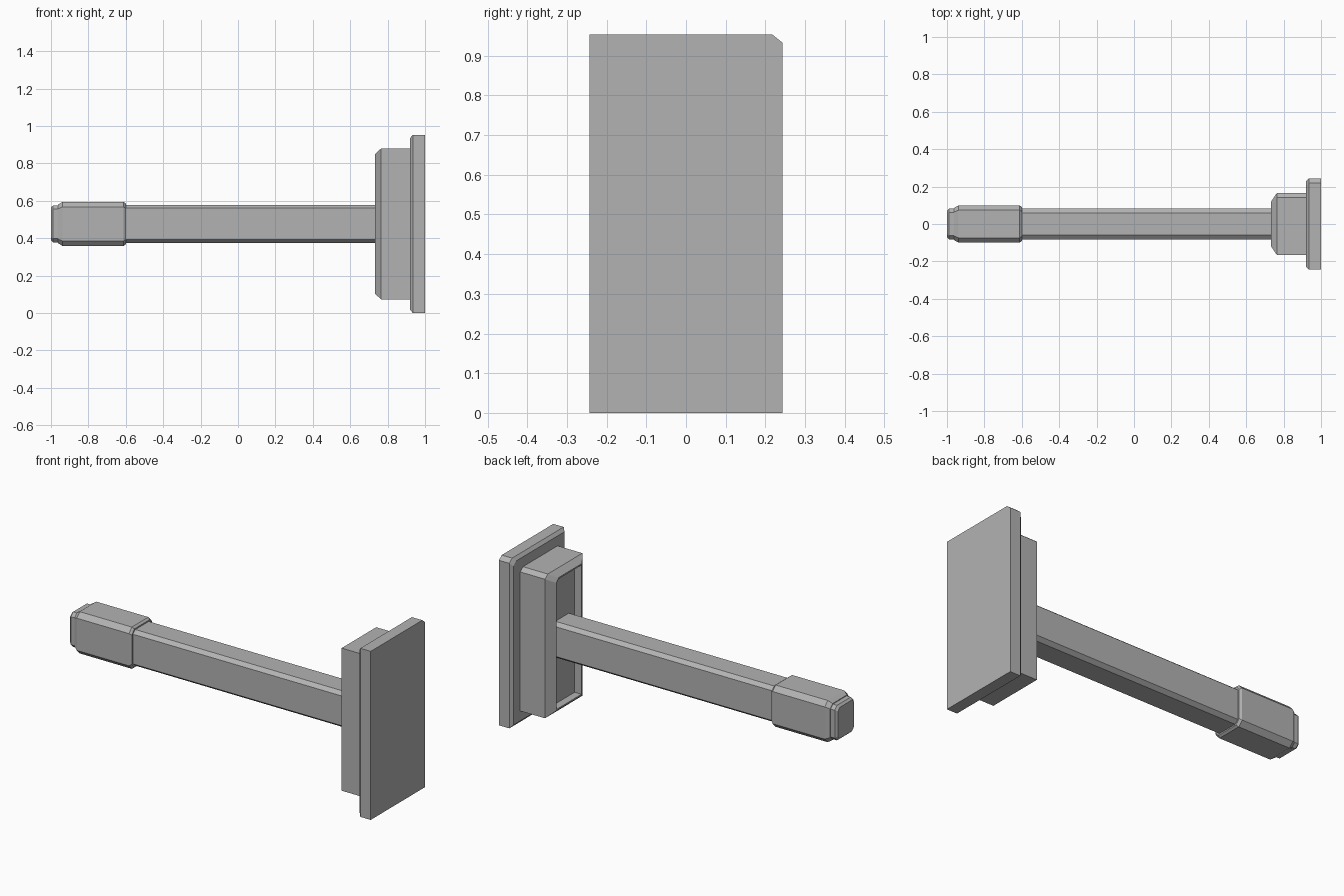
import bpy, bmesh

if "Cube" in bpy.data.objects:
    bpy.data.objects.remove(bpy.data.objects["Cube"])

ZC = 0.4765  # height of the long axis
ALL = ((1, 1), (-1, 1), (-1, -1), (1, -1))
ONE = ((1, 1),)

# Dark grey used on every part
GREY = bpy.data.materials.new("dark_grey")
GREY.diffuse_color = (0.45, 0.45, 0.45, 1)
GREY.use_nodes = True
GREY.node_tree.nodes["Principled BSDF"].inputs["Base Color"].default_value = GREY.diffuse_color


def section(hy, hz, cy, cz, cut):
    """Rectangle in the YZ plane with the listed corners chamfered."""
    pts = []
    for sy, sz in ALL:
        y, z = sy * hy, sz * hz
        if (sy, sz) in cut:
            a, b = (y, z - sz * cz), (y - sy * cy, z)
            pts += [a, b] if sy * sz > 0 else [b, a]
        else:
            pts.append((y, z))
    return pts


def loft(name, rings, cut=ALL):
    """Skin sections (x, half y, half z, chamfer y, chamfer z) along x."""
    bm = bmesh.new()
    loops = [[bm.verts.new((x, y, ZC + z)) for y, z in section(hy, hz, cy, cz, cut)]
             for x, hy, hz, cy, cz in rings]
    for a, b in zip(loops, loops[1:]):
        for i in range(len(a)):
            j = (i + 1) % len(a)
            bm.faces.new((a[i], a[j], b[j], b[i]))
    bm.faces.new(loops[0][::-1])
    bm.faces.new(loops[-1])
    bmesh.ops.recalc_face_normals(bm, faces=bm.faces)
    me = bpy.data.meshes.new(name)
    bm.to_mesh(me)
    bm.free()
    me.materials.append(GREY)
    ob = bpy.data.objects.new(name, me)
    bpy.context.collection.objects.link(ob)
    return ob


# Face plate, back edges bevelled, one clipped corner
loft("face_plate", [
    (1.0, 0.243, 0.4765, 0.025, 0.02),
    (0.935, 0.243, 0.4765, 0.025, 0.02),
    (0.92, 0.228, 0.459, 0.025, 0.02)], ONE)

# Head block with a shallow pocket facing the shaft
loft("head_block", [
    (0.925, 0.167, 0.403, 0.025, 0.02),
    (0.765, 0.167, 0.403, 0.025, 0.02),
    (0.732, 0.118, 0.373, 0.02, 0.02),
    (0.732, 0.112, 0.365, 0.02, 0.02),
    (0.775, 0.112, 0.365, 0.02, 0.02)], ONE)

# Long octagonal shaft
loft("shaft", [
    (0.785, 0.082, 0.102, 0.022, 0.018),
    (-0.62, 0.082, 0.102, 0.022, 0.018)])

# Thicker grip sleeve with bevelled ends
loft("grip", [
    (-0.60, 0.092, 0.109, 0.025, 0.026),
    (-0.612, 0.1, 0.118, 0.026, 0.027),
    (-0.938, 0.1, 0.118, 0.026, 0.027),
    (-0.962, 0.086, 0.103, 0.022, 0.022)])

# End cap
loft("end_cap", [
    (-0.95, 0.082, 0.099, 0.02, 0.02),
    (-0.988, 0.082, 0.099, 0.02, 0.02),
    (-1.0, 0.071, 0.088, 0.017, 0.017)])
